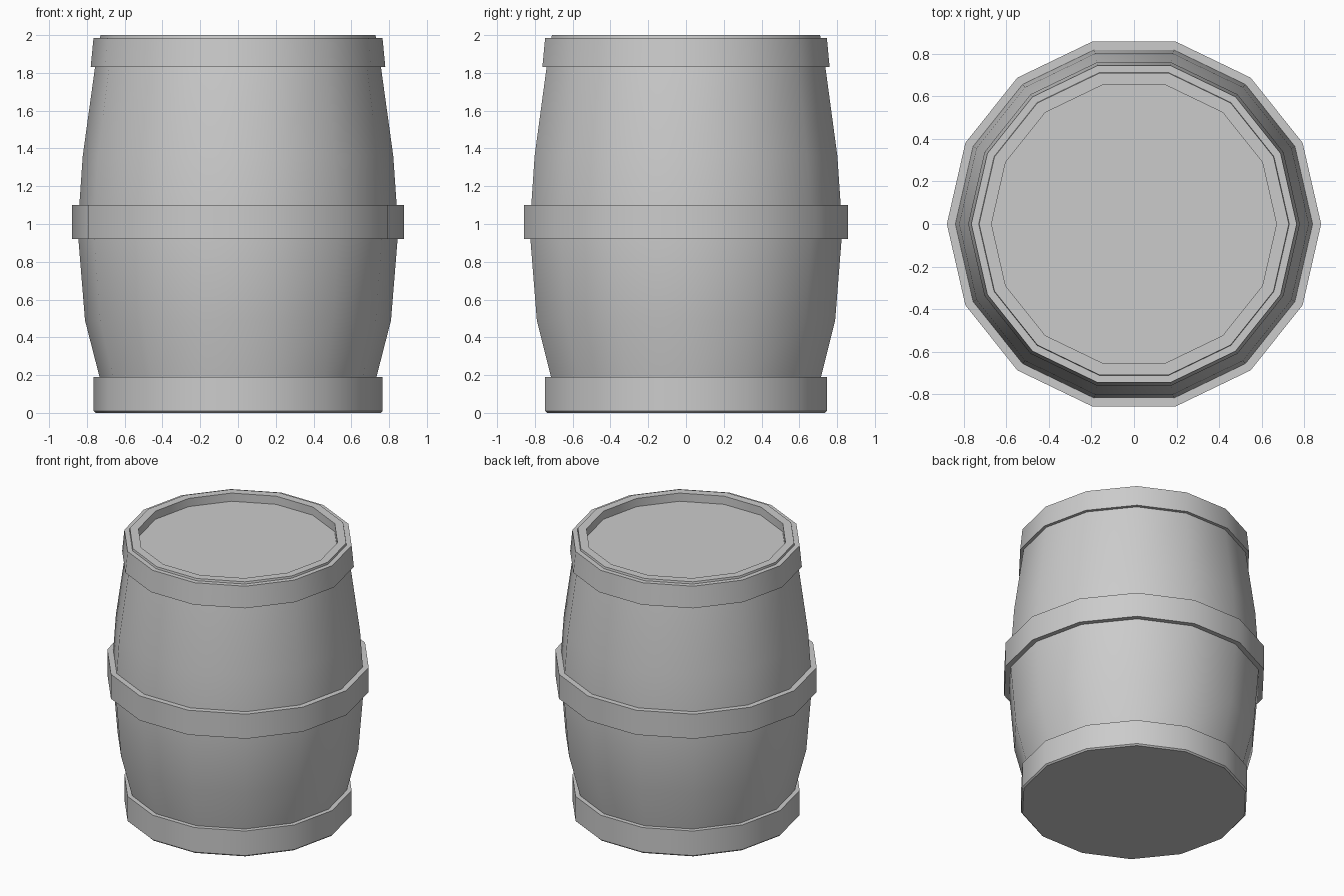
import bpy, bmesh, math

if "Cube" in bpy.data.objects:
    bpy.data.objects.remove(bpy.data.objects["Cube"])

SIDES = 14


def lathe(name, profile, closed):
    """Revolve (radius, z) points around z; open profiles get end caps."""
    bm = bmesh.new()
    rings = []
    for r, z in profile:
        rings.append([bm.verts.new((r * math.cos(2 * math.pi * i / SIDES),
                                    r * math.sin(2 * math.pi * i / SIDES), z))
                      for i in range(SIDES)])
    pairs = list(zip(rings, rings[1:]))
    if closed:
        pairs.append((rings[-1], rings[0]))
    for a, b in pairs:
        for i in range(SIDES):
            j = (i + 1) % SIDES
            bm.faces.new((a[i], a[j], b[j], b[i]))
    if not closed:
        bm.faces.new(rings[0][::-1])
        bm.faces.new(rings[-1])
    bmesh.ops.recalc_face_normals(bm, faces=bm.faces)
    mesh = bpy.data.meshes.new(name)
    bm.to_mesh(mesh)
    bm.free()
    obj = bpy.data.objects.new(name, mesh)
    bpy.context.collection.objects.link(obj)
    bpy.ops.object.select_all(action='DESELECT')
    obj.select_set(True)
    bpy.context.view_layer.objects.active = obj
    bpy.ops.object.shade_smooth_by_angle(angle=math.radians(30))
    return obj


# Bulging body with a flat rim and a recessed lid
lathe("barrel_body", [(0.70, 0.005), (0.733, 0.19), (0.81, 0.49), (0.845, 0.92),
                      (0.84, 1.10), (0.822, 1.36), (0.757, 1.83), (0.728, 2.0),
                      (0.67, 2.0), (0.67, 1.94)], closed=False)

# Top hoop, flaring slightly towards its lower edge
lathe("top_hoop", [(0.78, 1.83), (0.765, 1.985), (0.725, 1.985), (0.75, 1.83)], closed=True)

# Middle hoop
lathe("middle_hoop", [(0.88, 0.92), (0.88, 1.10), (0.83, 1.10), (0.835, 0.92)], closed=True)

# Bottom hoop, closed underneath as the barrel's base
lathe("bottom_hoop", [(0.755, 0.0), (0.765, 0.01), (0.765, 0.19), (0.72, 0.19)], closed=False)
